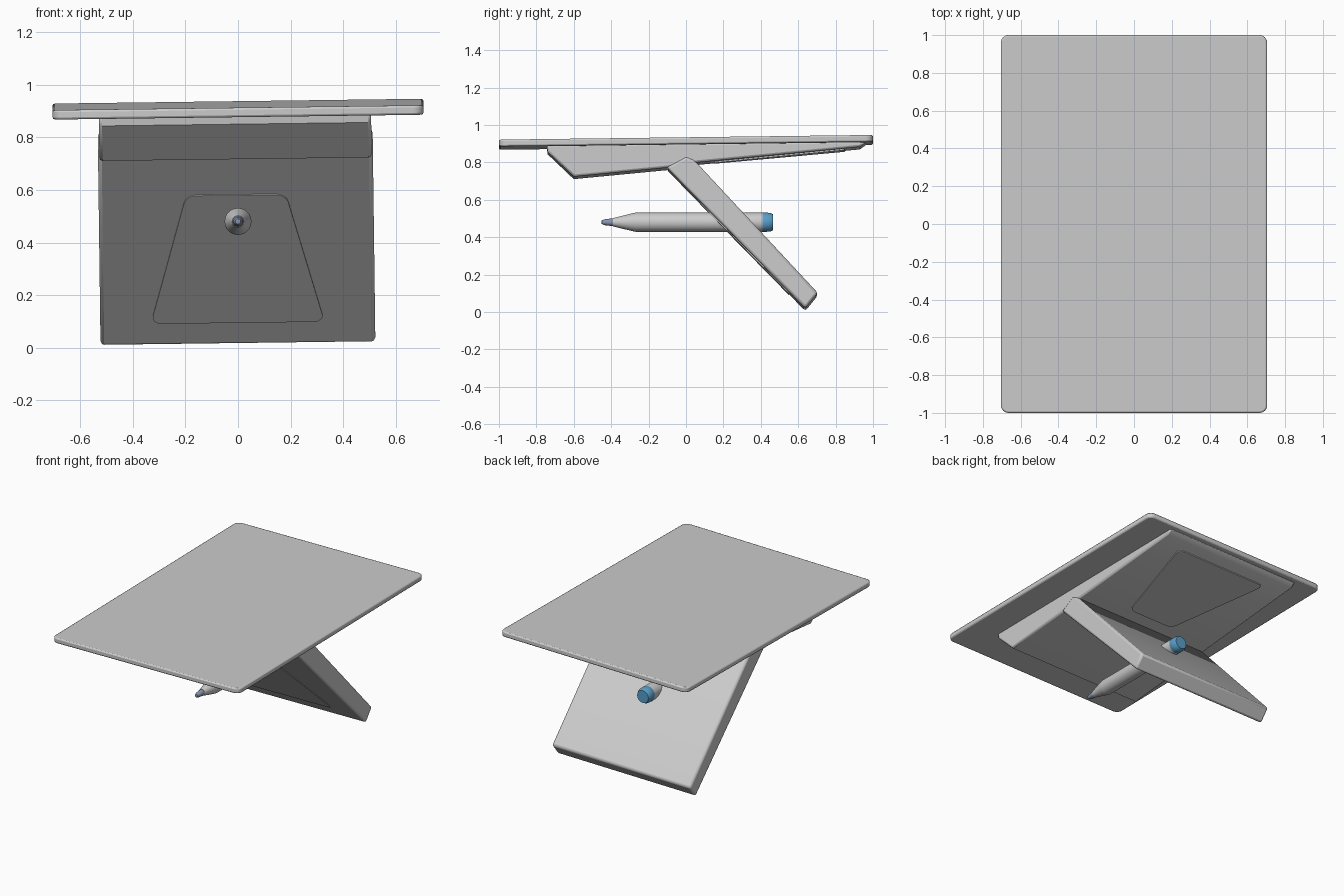
import bpy, bmesh, math
from mathutils import Matrix, Vector

if "Cube" in bpy.data.objects:
    bpy.data.objects.remove(bpy.data.objects["Cube"])

SIDE = Matrix(((0, 0, 1, 0), (1, 0, 0, 0), (0, 1, 0, 0), (0, 0, 0, 1)))  # profile x,y -> world y,z
ROLL = -0.013  # whole stand leans very slightly sideways


def finish(name, bm, color=None):
    bmesh.ops.recalc_face_normals(bm, faces=bm.faces)
    mesh = bpy.data.meshes.new(name)
    bm.to_mesh(mesh)
    bm.free()
    obj = bpy.data.objects.new(name, mesh)
    bpy.context.collection.objects.link(obj)
    if color:
        mat = bpy.data.materials.new(name)
        mat.diffuse_color = color
        mat.use_nodes = True
        mat.node_tree.nodes["Principled BSDF"].inputs["Base Color"].default_value = mat.diffuse_color
        mesh.materials.append(mat)
    bpy.ops.object.select_all(action='DESELECT')
    obj.select_set(True)
    bpy.context.view_layer.objects.active = obj
    bpy.ops.object.shade_smooth_by_angle(angle=math.radians(35))
    return obj


def prism(name, outline, depth, matrix, corner=0.0, edge=0.0):
    """Extruded outline with rounded outline corners and softened rims."""
    bm = bmesh.new()
    base = bm.faces.new([bm.verts.new((x, y, -depth / 2)) for x, y in outline])
    ext = bmesh.ops.extrude_face_region(bm, geom=[base])
    top = [v for v in ext['geom'] if isinstance(v, bmesh.types.BMVert)]
    bmesh.ops.translate(bm, verts=top, vec=(0, 0, depth))
    if corner:
        upright = [e for e in bm.edges if abs(e.verts[0].co.z - e.verts[1].co.z) > depth / 2]
        bmesh.ops.bevel(bm, geom=upright, offset=corner, segments=4, profile=0.5, affect='EDGES')
    bm.transform(matrix)
    obj = finish(name, bm)
    if edge:
        mod = obj.modifiers.new("soft_edges", 'BEVEL')
        mod.width, mod.segments, mod.limit_method = edge, 2, 'ANGLE'
        mod.angle_limit = math.radians(50)
    return obj


def lathe(name, profile, color=None):
    """Revolve (y, radius) points about the pen axis."""
    bm = bmesh.new()
    verts = [bm.verts.new((r, y, 0)) for y, r in profile]
    edges = [bm.edges.new(p) for p in zip(verts, verts[1:])]
    bmesh.ops.spin(bm, geom=verts + edges, cent=(0, 0, 0), axis=(0, 1, 0),
                   angle=math.tau, steps=32)
    bmesh.ops.remove_doubles(bm, verts=bm.verts, dist=0.0005)
    bm.transform(Matrix.Translation((0, 0, 0.48)))
    return finish(name, bm, color)


def roll():
    return Matrix.Rotation(ROLL, 4, 'Y')


def panel(name, narrow, wide, length, center, tilt):
    """Shallow trapezoid lying on a sloped face."""
    h = length / 2
    outline = [(-narrow, -h), (narrow, -h), (wide, h), (-wide, h)]
    prism(name, outline, 0.014,
          roll() @ Matrix.Translation(center) @ Matrix.Rotation(tilt, 4, 'X'), 0.04)


# Tablet plate
prism("tablet_plate", [(-0.705, -1), (0.705, -1), (0.705, 1), (-0.705, 1)], 0.036,
      Matrix.Translation((0, 0, 0.907)) @ roll() @ Matrix.Rotation(0.0125, 4, 'X'), 0.04, 0.008)

# Wedge-shaped tray under the plate
prism("under_tray", [(-0.745, 0.89), (-0.74, 0.85), (-0.6, 0.717), (-0.1, 0.765),
                     (0.03, 0.79), (0.93, 0.876), (0.97, 0.905)], 1.035, roll() @ SIDE, 0, 0.012)

# Hinged support leg
prism("support_leg", [(-0.105, 0.768), (0.638, 0.012), (0.705, 0.095), (0.04, 0.81), (0.0, 0.825)],
      1.045, roll() @ SIDE, 0, 0.014)

# Pressed trapezoid panels on leg and tray
panel("leg_panel", 0.19, 0.33, 0.68, (0, 0.317, 0.342), -0.794)
panel("tray_panel", 0.17, 0.35, 0.70, (0, 0.5, 0.835), 0.0945)

# Pen passing through the leg
lathe("pen_body", [(-0.39, 0), (-0.39, 0.022), (-0.375, 0.026), (-0.285, 0.048), (-0.27, 0.051),
                   (0.41, 0.051), (0.41, 0)])
lathe("pen_tip", [(-0.453, 0), (-0.45, 0.01), (-0.43, 0.017), (-0.385, 0.021), (-0.385, 0)],
      (0.25, 0.3, 0.42, 1))
lathe("pen_cap", [(0.40, 0), (0.40, 0.047), (0.412, 0.052), (0.45, 0.05), (0.466, 0.042), (0.466, 0)],
      (0.1, 0.34, 0.58, 1))
